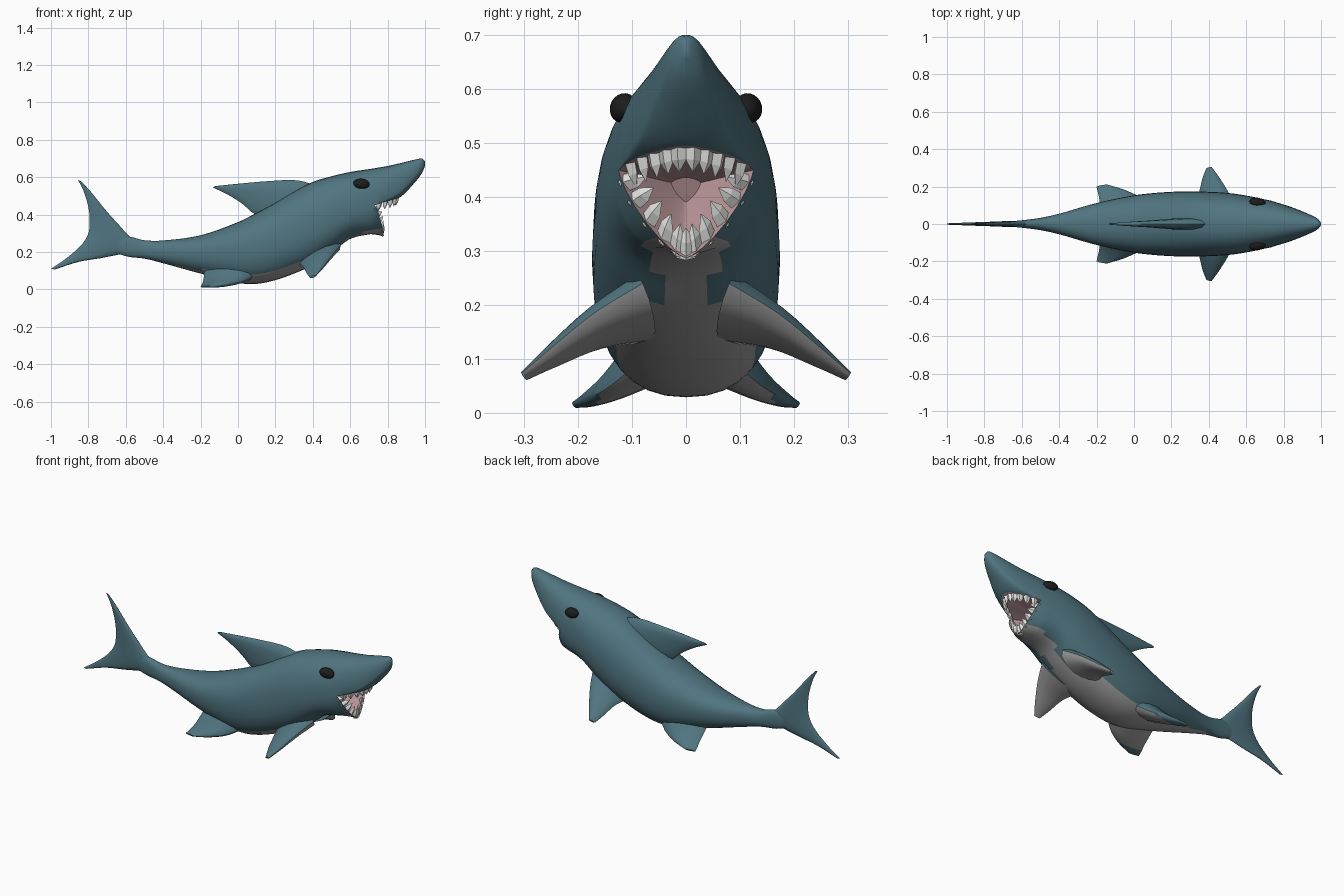
import bpy, bmesh, math
from mathutils import Vector

if "Cube" in bpy.data.objects:
    bpy.data.objects.remove(bpy.data.objects["Cube"])


def material(name, rgb):
    m = bpy.data.materials.new(name)
    m.diffuse_color = (*rgb, 1)
    m.use_nodes = True
    m.node_tree.nodes["Principled BSDF"].inputs["Base Color"].default_value = m.diffuse_color
    return m


TEAL = material("teal_skin", (0.08, 0.175, 0.215))
GREY = material("grey_belly", (0.34, 0.335, 0.335))
PINK = material("pink_mouth", (0.5, 0.31, 0.32))
WHITE = material("white_teeth", (0.8, 0.8, 0.78))
BLACK = material("black_eye", (0.012, 0.012, 0.012))


def make_object(name, bm, mats, angle=40):
    bmesh.ops.recalc_face_normals(bm, faces=bm.faces[:])
    me = bpy.data.meshes.new(name)
    bm.to_mesh(me)
    bm.free()
    for m in mats:
        me.materials.append(m)
    ob = bpy.data.objects.new(name, me)
    bpy.context.collection.objects.link(ob)
    if angle:
        bpy.ops.object.select_all(action='DESELECT')
        ob.select_set(True)
        bpy.context.view_layer.objects.active = ob
        bpy.ops.object.shade_smooth_by_angle(angle=math.radians(angle))
    return ob


def interp(keys, x):
    """Smooth interpolation of rows (x, values...)."""
    x = min(max(x, keys[0][0]), keys[-1][0])
    i = max(j for j in range(len(keys) - 1) if keys[j][0] <= x)
    a, b = keys[i], keys[i + 1]
    p, n = keys[max(i - 1, 0)], keys[min(i + 2, len(keys) - 1)]
    h = b[0] - a[0]
    t = (x - a[0]) / h
    out = []
    for c in range(1, len(a)):
        ma = (b[c] - p[c]) / (b[0] - p[0]) * h
        mb = (n[c] - a[c]) / (n[0] - a[0]) * h
        out.append((2*t**3 - 3*t**2 + 1) * a[c] + (t**3 - 2*t**2 + t) * ma
                   + (3*t**2 - 2*t**3) * b[c] + (t**3 - t**2) * mb)
    return out


# Rows: x, top, widest height, bottom, half width
TRUNK = [(-.75, .265, .25, .235, .006), (-.6, .285, .23, .178, .02), (-.5, .263, .21, .165, .033),
         (-.4, .262, .205, .14, .055), (-.2, .29, .2, .085, .112), (0, .36, .21, .035, .153),
         (.1, .41, .225, .03, .165), (.2, .465, .25, .05, .172), (.3, .525, .285, .085, .174),
         (.4, .575, .33, .13, .172), (.5, .605, .375, .195, .166), (.6, .628, .41, .27, .152),
         (.73, .648, .45, .3, .125)]
SNOUT = [(.73, .648, .45, .44, .125), (.8, .66, .485, .463, .104), (.87, .676, .53, .495, .08),
         (.95, .695, .615, .577, .046), (.985, .7, .655, .625, .026), (1, .685, .672, .66, .006)]
# Half width of the pale belly along x
BELLY = [(-.5, .008), (-.3, .045), (-.1, .1), (.1, .115), (.3, .12), (.42, .1), (.52, .048),
         (.63, .07), (.8, .07)]
K = 32
Q = K // 4


def skin(keys, x, a, e=.87):
    top, mid, bot, w = interp(keys, x)
    s, c = math.sin(a), math.cos(a)
    y = math.copysign(abs(s) ** e, s) * w
    return Vector((x, y, mid + (top - mid if c > 0 else mid - bot) * math.copysign(abs(c) ** e, c)))


def lip(a):
    return skin(SNOUT, .73 + .14 * max(0, -math.cos(a)), a)


def jaw(a):
    s, c = math.sin(a), abs(math.cos(a))
    return Vector((.73 + .05 * c, math.copysign(abs(s) ** 1.5, s) * .125, .45 - .163 * c ** 1.5))


# Body, snout and hollow mouth in one skin
bm = bmesh.new()
angles = [2 * math.pi * k / K for k in range(K)]
lower = range(Q + 1, 3 * Q)


def strip(r, s, mat=0):
    n = len(r)
    for k in range(n):
        f = bm.faces.new((r[k], r[(k + 1) % n], s[(k + 1) % n], s[k]))
        f.material_index = mat


rings = []
N = 64
for i in range(N):
    x = -.75 + 1.46 * i / (N - 1)
    rings.append([bm.verts.new(skin(TRUNK, x, a)) for a in angles])
jaw_ring = [bm.verts.new(jaw(a) if k in lower else skin(TRUNK, .73, a)) for k, a in enumerate(angles)]
rings.append(jaw_ring)
for r, s in zip(rings, rings[1:]):
    strip(r, s)
bm.faces.new(rings[0])
for f in bm.faces:
    c = f.calc_center_median()
    if c.z < interp(TRUNK, c.x)[1] - .03 and -.5 < c.x and abs(c.y) < interp(BELLY, c.x)[0]:
        f.material_index = 1

lip_ring = [bm.verts.new(lip(a)) if k in lower else jaw_ring[k] for k, a in enumerate(angles)]
prev = lip_ring
for i in range(1, 15):
    t = 1 - (1 - i / 14) ** 1.6
    ring = []
    for a in angles:
        x0 = .73 + .14 * max(0, -math.cos(a))
        ring.append(bm.verts.new(skin(SNOUT, x0 + (1 - x0) * t, a)))
    strip(prev, ring)
    prev = ring
bm.faces.new(prev)

loop = [jaw_ring[k] for k in range(Q, 3 * Q + 1)] + [lip_ring[k] for k in reversed(lower)]
throat = Vector((.58, 0, .42))
prev = loop
for s in (.06, .3, .55, .78):
    ring = [bm.verts.new(v.co.lerp(throat, s)) for v in loop]
    strip(prev, ring, 2)
    prev = ring
bm.faces.new(prev).material_index = 2
make_object("body", bm, [TEAL, GREY, PINK], 45)


def fin(name, stations, side=1, grey=None):
    """Loft lens sections; each station is (leading point, trailing point, half thickness)."""
    rows = [(i, *lead, *trail, th) for i, (lead, trail, th) in enumerate(stations)]
    bm = bmesh.new()
    rings = []
    steps = 4 * (len(rows) - 1)
    data = [interp(rows, i / 4) for i in range(steps + 1)]
    span = Vector(data[-1][:3]) + Vector(data[-1][3:6]) - Vector(data[0][:3]) - Vector(data[0][3:6])
    for d in data:
        lead, trail, th = Vector(d[:3]), Vector(d[3:6]), max(d[6], .003)
        nrm = (trail - lead).cross(span).normalized()
        ring = []
        for k in range(12):
            a = 2 * math.pi * k / 12
            u = (1 - math.cos(a)) / 2
            p = lead.lerp(trail, u) + nrm * th * math.sin(a) * (1.25 - .5 * u)
            ring.append(bm.verts.new((p.x, p.y * side, p.z)))
        rings.append(ring)
    for r, s in zip(rings, rings[1:]):
        for k in range(12):
            bm.faces.new((r[k], r[(k + 1) % 12], s[(k + 1) % 12], s[k]))
    bm.faces.new(rings[0])
    bm.faces.new(rings[-1])
    bmesh.ops.recalc_face_normals(bm, faces=bm.faces[:])
    for f in bm.faces:
        if grey and f.normal.z < -.15 and abs(f.calc_center_median().y) < grey:
            f.material_index = 1
    make_object(name, bm, [TEAL, GREY], 50)


# Tail and dorsal fins
fin("tail_fin", [((-.98, 0, .107), (-1, 0, .11), .004), ((-.85, 0, .148), (-.92, 0, .165), .008),
                 ((-.70, 0, .174), (-.84, 0, .235), .012), ((-.54, 0, .22), (-.8, 0, .3), .016),
                 ((-.61, 0, .315), (-.793, 0, .37), .013), ((-.70, 0, .415), (-.8, 0, .44), .01),
                 ((-.785, 0, .52), (-.825, 0, .525), .006), ((-.84, 0, .58), (-.855, 0, .585), .003)])
fin("dorsal_fin", [((.46, 0, .54), (.15, 0, .38), .035), ((.32, 0, .583), (.085, 0, .405), .028),
                   ((.16, 0, .579), (.02, 0, .46), .019), ((.02, 0, .567), (-.06, 0, .51), .012),
                   ((-.12, 0, .553), (-.135, 0, .545), .004)])

# Paired fins and eyes
for side, label in ((1, "left"), (-1, "right")):
    fin(label + "_pectoral_fin",
        [((.55, .08, .24), (.31, .07, .14), .045), ((.505, .17, .185), (.345, .16, .125), .03),
         ((.455, .25, .12), (.365, .24, .09), .017), ((.415, .305, .073), (.385, .295, .062), .006)],
        side, 1)
    fin(label + "_pelvic_fin",
        [((.12, .08, .1), (-.18, .06, .1), .05), ((.04, .14, .05), (-.185, .13, .05), .028),
         ((-.05, .182, .026), (-.195, .175, .024), .015), ((-.14, .21, .015), (-.2, .2, .014), .006)],
        side, .16)
    bpy.ops.mesh.primitive_uv_sphere_add(segments=16, ring_count=10, location=(.66, side * .116, .565),
                                         rotation=(side * .45, .1, -side * .15))
    eye = bpy.context.object
    eye.name = label + "_eye"
    eye.scale = (.044, .024, .028)
    eye.data.materials.append(BLACK)
    bpy.ops.object.shade_smooth()


def teeth(name, curve, aim, count, width):
    """Row of faceted pyramids along a rim; aim gives the point vector."""
    bm = bmesh.new()
    for i in range(count):
        a = math.radians(98 + 164 * (i + .5) / count)
        inset = 1 - .07
        p = throat.lerp(curve(a), inset)
        along = (curve(a + .05) - curve(a - .05)).normalized() * width
        d = aim(p)
        out = along.cross(d).normalized() * .012
        base = [bm.verts.new(p - d * .2 + q) for q in (along, out, -along, -out)]
        mid = [bm.verts.new(p + d * .45 + q * .85) for q in (along, out, -along, -out)]
        tip = bm.verts.new(p + d)
        bm.faces.new(base)
        for k in range(4):
            j = (k + 1) % 4
            bm.faces.new((base[k], base[j], mid[j], mid[k]))
            bm.faces.new((mid[k], mid[j], tip))
    make_object(name, bm, [WHITE], 0)


# Tooth rows
teeth("upper_teeth", lip, lambda p: Vector((-.006, -p.y * .1, -.043)), 10, .018)
teeth("lower_teeth", jaw, lambda p: (Vector((.82, 0, .46)) - p).normalized() * .05, 11, .018)
